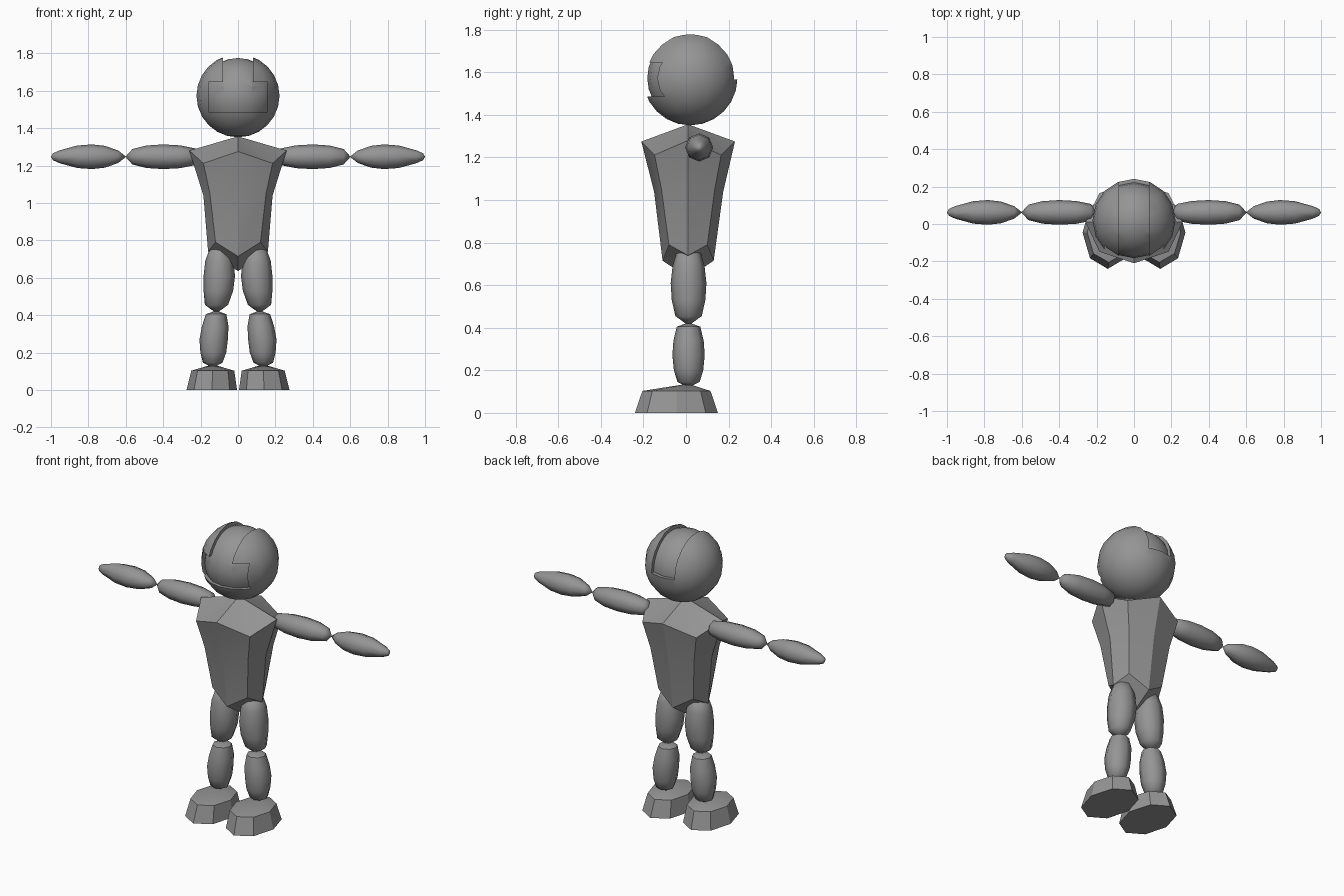
import bpy, bmesh, math
from mathutils import Vector

if "Cube" in bpy.data.objects:
    bpy.data.objects.remove(bpy.data.objects["Cube"])

grey = bpy.data.materials.new("plain_grey")
grey.diffuse_color = (0.3, 0.3, 0.3, 1)
grey.use_nodes = True
grey.node_tree.nodes["Principled BSDF"].inputs["Base Color"].default_value = grey.diffuse_color


def finish(name, bm, angle):
    """Turn a bmesh into a shaded, coloured object."""
    bmesh.ops.recalc_face_normals(bm, faces=bm.faces)
    me = bpy.data.meshes.new(name)
    bm.to_mesh(me)
    bm.free()
    me.materials.append(grey)
    ob = bpy.data.objects.new(name, me)
    bpy.context.collection.objects.link(ob)
    shade(ob, angle)
    return ob


def shade(ob, angle):
    bpy.ops.object.select_all(action='DESELECT')
    ob.select_set(True)
    bpy.context.view_layer.objects.active = ob
    bpy.ops.object.shade_smooth_by_angle(angle=math.radians(angle))


def loft(name, rings, start=None, end=None, angle=50):
    """Skin rings of points; close each end with a fan or a flat cap."""
    bm = bmesh.new()
    rows = [[bm.verts.new(p) for p in r] for r in rings]
    n = len(rows[0])
    for a, b in zip(rows, rows[1:]):
        for i in range(n):
            j = (i + 1) % n
            bm.faces.new((a[i], a[j], b[j], b[i]))
    for tip, row in ((start, rows[0]), (end, rows[-1])):
        if tip is None:
            bm.faces.new(row)
        else:
            t = bm.verts.new(tip)
            for i in range(n):
                bm.faces.new((t, row[i], row[(i + 1) % n]))
    return finish(name, bm, angle)


def octagon(c, ra, rb, axis='Z'):
    """Eight points around a centre, across the given axis."""
    pts = []
    for i in range(8):
        a = math.tau * i / 8
        u, v = ra * math.cos(a), rb * math.sin(a)
        off = (u, v, 0) if axis == 'Z' else (0, u, v)
        pts.append(Vector(c) + Vector(off))
    return pts


def body_ring(side_x, side_z, front_y, back_y, mid_z, cx, cy0, cy1, cz):
    """Body section whose corners sit at another height than its side centres."""
    return [(side_x, .01, side_z), (cx, cy1, cz), (0, back_y, mid_z), (-cx, cy1, cz),
            (-side_x, .01, side_z), (-cx, cy0, cz), (0, front_y, mid_z), (cx, cy0, cz)]


# Torso: faceted, wide at the shoulders and pointed at the bottom
loft("torso", [
    body_ring(.16, .74, -.11, .13, .715, .12, -.08, .10, .79),
    body_ring(.185, 1.04, -.15, .175, 1.04, .15, -.115, .135, 1.05),
    body_ring(.26, 1.28, -.21, .23, 1.275, .185, -.148, .165, 1.212),
], (0, .01, .636), (0, .01, 1.356), angle=30)

# Arms, legs and feet, once for each side
for side, s in (("left", -1), ("right", 1)):
    def arm(name, profile, x0, x1):
        rings = [octagon((s * x, .062, 1.247), r, r, 'X') for x, r in profile]
        loft(f"{side}_{name}", rings, (s * x0, .062, 1.247), (s * x1, .062, 1.247))

    arm("upper_arm", [(.23, .045), (.31, .061), (.4, .066), (.49, .06), (.565, .041)], .2, .602)
    arm("forearm", [(.64, .033), (.71, .058), (.78, .066), (.86, .06), (.955, .034), (.99, .018)],
        .598, 1.0)

    def leg(name, profile, z0, z1):
        rings = [octagon((s * x, .012, z), r, r) for x, z, r in profile]
        first, last = profile[0][0], profile[-1][0]
        loft(f"{side}_{name}", rings, (s * first, .012, z0), (s * last, .012, z1))

    leg("thigh", [(.115, .455, .062), (.105, .53, .079), (.1, .61, .084), (.1, .69, .075),
                  (.097, .75, .057)], .41, .775)
    leg("shin", [(.135, .145, .052), (.132, .2, .069), (.13, .27, .076), (.122, .34, .071),
                 (.117, .405, .055)], .12, .425)

    loft(f"{side}_foot", [octagon((s * .14, -.045, 0), .135, .195),
                          octagon((s * .135, -.045, .103), .115, .16)],
         None, (s * .135, .01, .137), angle=30)

# Head: sphere with a sunken face window and a sunken strip over the crown
C = Vector((0, .02, 1.573))


def ball(name, r):
    bm = bmesh.new()
    bmesh.ops.create_uvsphere(bm, u_segments=16, v_segments=12, radius=r)
    bmesh.ops.translate(bm, verts=bm.verts, vec=C)
    return finish(name, bm, 30)


def cutter(name, outline, half_width):
    """Prism along x from a (y, z) outline."""
    return loft(name, [[(x, y, z) for y, z in outline] for x in (-half_width, half_width)])


def subtract(ob, tool):
    tool.hide_render = True
    mod = ob.modifiers.new("cut", 'BOOLEAN')
    mod.operation, mod.solver, mod.object = 'DIFFERENCE', 'EXACT', tool
    bpy.context.view_layer.objects.active = ob
    bpy.ops.object.modifier_apply(modifier=mod.name)


head = ball("head", .222)
core = ball("head_core", .202)
window = cutter("window_cutter", [(-.4, 1.487), (-.03, 1.487), (-.03, 1.647), (-.4, 1.647)], .158)
strip = cutter("strip_cutter", [(-.4, 1.62), (.02, 1.62), (.02, 1.567), (.4, 1.567),
                                (.4, 1.95), (-.4, 1.95)], .079)
for tool in (window, strip):
    subtract(tool, core)
    subtract(head, tool)
for helper in (window, strip, core):
    bpy.data.objects.remove(helper)
shade(head, 30)
